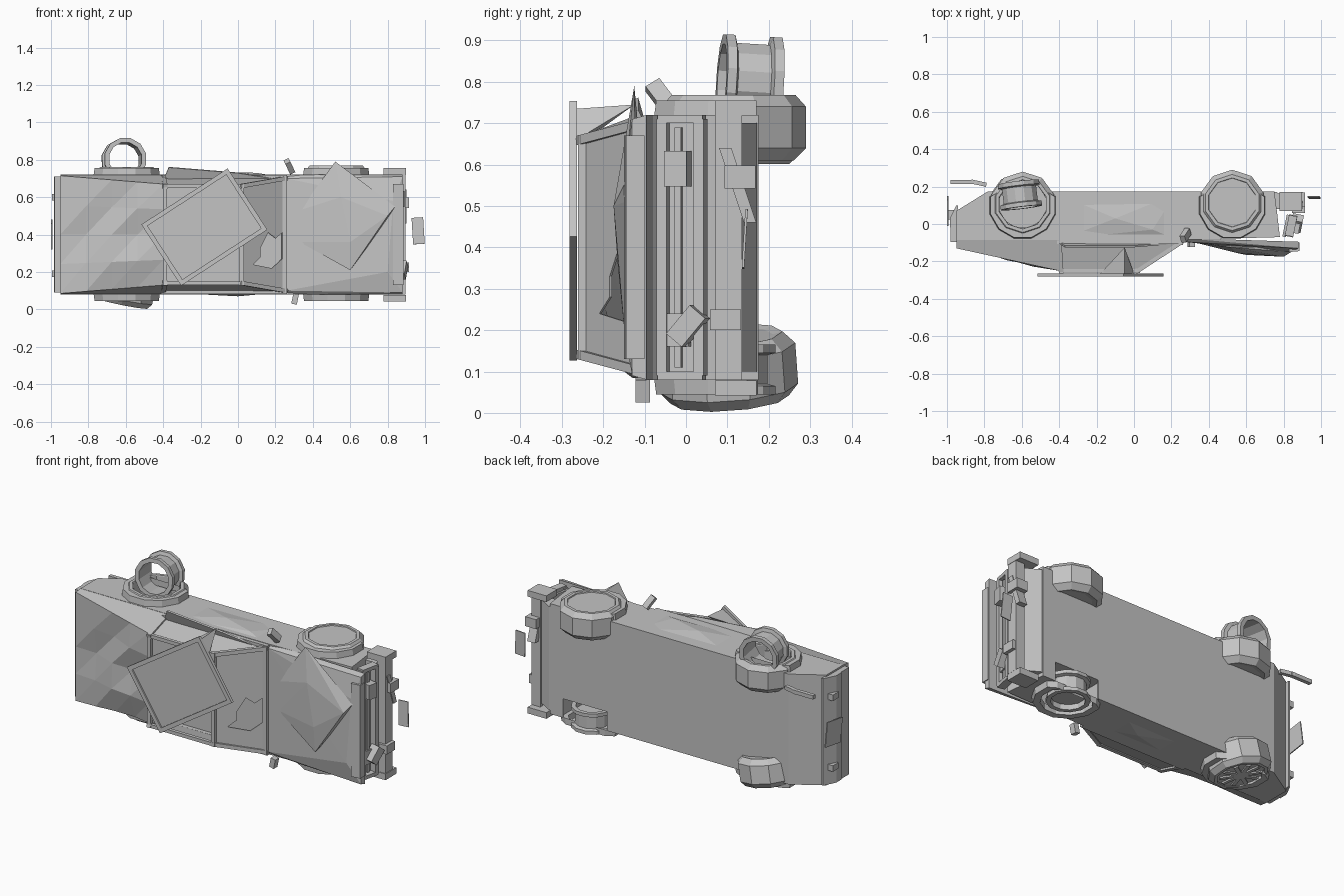
import bpy, bmesh, math
from mathutils import Vector, Euler

old = bpy.data.objects.get("Cube")
if old:
    bpy.data.objects.remove(old)

grey = bpy.data.materials.new("plain_grey")
grey.use_nodes = True
grey.diffuse_color = (0.55, 0.55, 0.55, 1)
grey.node_tree.nodes["Principled BSDF"].inputs["Base Color"].default_value = (0.55, 0.55, 0.55, 1)
MID = 0.4  # centre line of the car, which lies on its side


def finish(name, bm, loc=(0, 0, 0), rot=(0, 0, 0)):
    bmesh.ops.recalc_face_normals(bm, faces=bm.faces)
    me = bpy.data.meshes.new(name)
    bm.to_mesh(me)
    bm.free()
    me.materials.append(grey)
    ob = bpy.data.objects.new(name, me)
    ob.location, ob.rotation_euler = loc, rot
    bpy.context.scene.collection.objects.link(ob)
    return ob


def box(name, loc, size, rot=(0, 0, 0)):
    bm = bmesh.new()
    bmesh.ops.create_cube(bm, size=1)
    bmesh.ops.scale(bm, vec=size, verts=bm.verts)
    return finish(name, bm, loc, rot)


def hull(name, points):
    bm = bmesh.new()
    for p in points:
        bm.verts.new(p)
    bmesh.ops.convex_hull(bm, input=bm.verts)
    bmesh.ops.dissolve_limit(bm, angle_limit=0.01, verts=bm.verts, edges=bm.edges)
    return finish(name, bm)


def bar(name, a, b, w=0.02):
    a, b = Vector(a), Vector(b)
    rot = (b - a).to_track_quat('Z', 'Y').to_euler()
    return box(name, (a + b) / 2, (w, w, (b - a).length + w), rot)


def sheet(name, points, thick=0.006):
    bm = bmesh.new()
    bm.faces.new([bm.verts.new(p) for p in points])
    ob = finish(name, bm)
    mod = ob.modifiers.new("thickness", 'SOLIDIFY')
    mod.thickness, mod.offset = thick, 0
    return ob


def lathe(name, profile, loc, rot=(0, 0, 0), n=12, closed=False):
    bm = bmesh.new()
    rings = []
    for i in range(n):
        a = 2 * math.pi * (i + 0.5) / n
        rings.append([bm.verts.new((r * math.cos(a), r * math.sin(a), h)) for r, h in profile])
    m = len(profile)
    for i in range(n):
        p, q = rings[i], rings[(i + 1) % n]
        for j in range(m if closed else m - 1):
            k = (j + 1) % m
            bm.faces.new((p[j], q[j], q[k], p[k]))
    if not closed:
        bm.faces.new([r[0] for r in rings])
        bm.faces.new([r[-1] for r in rings])
    return finish(name, bm, loc, rot)


def both(points, half):
    return [(x, y, MID + s * half) for x, y in points for s in (-1, 1)]


# Lower body with the sloping tail, and wheel wells cut where a tyre is missing or hollow
body = hull("lower_body", both([(-.78, .175), (.75, .175), (.765, .06), (.78, -.07), (.25, -.085),
                                (-.95, -.085), (-.95, .07)], .32))
for r, loc, h in ((.165, (.525, .1, .1), .09), (.128, (-.595, .105, .7), .08)):
    well = lathe("wheel_well_cutter", [(r, -h), (r, h)], loc)
    well.hide_render = well.hide_viewport = True
    cut = body.modifiers.new("wheel_well", 'BOOLEAN')
    cut.object, cut.operation, cut.solver = well, 'DIFFERENCE', 'EXACT'
hull("front_valance", both([(.74, .172), (.76, .172), (.85, .12), (.85, .08), (.74, .08)], .3))
hull("rear_bumper", both([(-.985, .03), (-.95, .1), (-.94, .1), (-.94, -.02), (-.985, -.02)], .31))
box("rear_panel", (-.965, -.05, MID), (.03, .09, .62))
for z in (.19, .6):
    box("rear_bracket", (-.975, .05, z), (.04, .05, .035))
box("rear_number_plate", (-.996, .07, .4), (.006, .14, .14), (.15, 0, 0))

# Crumpled rear deck, a grid with dents pushed into it
bm = bmesh.new()
nx, nz = 4, 4
dent = {(1, 2): .025, (2, 1): -.005, (2, 3): .02, (3, 2): .025, (1, 1): .01, (3, 3): -.008,
        (1, 0): .015, (2, 0): .035, (3, 0): .045, (4, 0): .03}
rows = []
for i in range(nx + 1):
    t = i / nx
    half = .315 - .045 * t
    rows.append([bm.verts.new((-.95 + .55 * t, -.13 - .12 * t + dent.get((i, j), 0),
                               MID + half * (2 * j / nz - 1))) for j in range(nz + 1)])
for i in range(nx):
    for j in range(nz):
        a, b, c, d = rows[i][j], rows[i + 1][j], rows[i + 1][j + 1], rows[i][j + 1]
        for tri in ((a, b, c), (a, c, d)):
            bm.faces.new(tri)
for j in (0, nz):
    base = [bm.verts.new((x, -.08, MID + (.32 if j else -.32))) for x in (-.95, -.4)]
    bm.faces.new([r[j] for r in rows] + base[::-1])
low = [bm.verts.new((-.95, -.08, MID + s * .32)) for s in (-1, 1)]
bm.faces.new(rows[0] + low[::-1])
finish("rear_deck", bm)

# Cabin: pillars, side panels and screen
for s in (-1, 1):
    def at(x, y, half):
        return (x, y, MID + s * half)
    bar("rear_pillar", at(-.4, -.09, .30), at(-.39, -.25, .26), .025)
    bar("front_pillar", at(.25, -.1, .30), at(.02, -.25, .26), .022)
    bar("roof_rail", at(-.39, -.25, .26), at(.02, -.25, .26), .02)
    bar("waist_rail", at(-.4, -.095, .305), at(.25, -.095, .305), .025)
    sheet("side_window", [at(-.4, -.09, .30), at(.25, -.1, .30), at(.02, -.245, .26), at(-.39, -.245, .26)])
bar("screen_header", (.02, -.25, .14), (.02, -.25, .66), .022)
bar("rear_header", (-.39, -.25, .14), (-.39, -.25, .66), .022)
bar("screen_sill", (.25, -.1, .1), (.25, -.1, .7), .025)


# Windscreen in two parts around a jagged hole
def on_screen(points):
    return [(x, -.1 - .63 * (.25 - x), z) for x, z in points]


sheet("upper_windscreen", on_screen(((.25, .7), (.02, .66), (.02, .33), (.12, .33), (.16, .41),
                                     (.2, .38), (.235, .41), (.235, .33), (.25, .33))))
sheet("lower_windscreen", on_screen(((.25, .1), (.25, .33), (.235, .33), (.235, .27), (.18, .22),
                                     (.08, .24), (.12, .28), (.12, .33), (.02, .33), (.02, .14))))

# Dented side rail pushed outward and creased door skins
sheet("bent_side_rail", [(-.4, -.1, .69), (-.37, -.12, .76), (.0, -.12, .73), (.25, -.1, .69)], .01)
hull("creased_upper_door", [(-.38, -.08, .71), (-.38, .15, .71), (.22, -.08, .71), (.22, .16, .71),
                            (-.1, .03, .735), (.1, -.03, .73)])
hull("creased_lower_door", [(-.38, -.08, .09), (-.38, .15, .09), (.22, -.08, .09), (.22, .16, .09),
                            (.0, .03, .07)])

# Torn roof panel with a raised border, turned over the cabin
turn = Euler((0, math.radians(-33), 0))
centre = Vector((-.18, -.268, .44))
box("roof_panel", centre, (.55, .008, .39), turn)
for s in (-1, 1):
    for name, offset, size in (("roof_edge_side", (s * .263, -.005, 0), (.024, .016, .39)),
                               ("roof_edge_end", (0, -.005, s * .183), (.55, .016, .024))):
        shift = Vector(offset)
        shift.rotate(turn)
        box(name, centre + shift, size, turn)
hull("folded_roof_corner", [(-.18, -.265, .66), (-.05, -.125, .745), (.0, -.265, .66),
                            (-.05, -.265, .735), (-.05, -.2, .69)])

# Hood: lifted wedge with a crumpled raised sheet
hull("hood_base", [(.26, -.075, .08), (.26, -.075, .72), (.26, -.095, .1), (.26, -.095, .7),
                   (.88, -.095, .08), (.88, -.095, .72), (.88, -.13, .09), (.88, -.13, .71),
                   (.8, -.15, .2), (.83, -.15, .58)])
hull("hood_lip", both([(.83, -.1), (.885, -.1), (.885, -.145), (.83, -.15)], .27))
hull("crumpled_hood", [(.33, -.1, .53), (.33, -.1, .36), (.52, -.125, .79), (.84, -.15, .55),
                       (.6, -.15, .21), (.62, -.12, .24), (.8, -.175, .5), (.6, -.165, .36),
                       (.55, -.155, .6), (.83, -.12, .52)])

# Nose: leaning grille frame, lamps and broken bumper
lean = (0, 0, -.2)
box("grille_back", (.815, -.01, MID), (.02, .12, .6), lean)
for x, y in ((.83, -.055), (.85, .035)):
    box("grille_rail", (x, y, MID), (.045, .025, .62), lean)
for z in (.09, .71):
    box("grille_end", (.84, -.01, z), (.045, .11, .02), lean)
box("grille_bar", (.84, -.018, MID), (.02, .015, .58), lean)
box("upper_headlamp", (.855, -.02, .59), (.06, .055, .085), lean)
box("lower_headlamp", (.87, .005, .21), (.06, .05, .09), (-.7, 0, -.2))
box("lamp_mount", (.835, -.02, .2), (.04, .06, .08), lean)
box("bumper_beam", (.868, .103, MID), (.055, .064, .64))
for z in (.06, .737):
    box("bumper_end", (.837, .12, z), (.12, .1, .036))
hull("bumper_shard", [(x, y, z) for x in (.85, .9)
                      for y, z in ((.08, .64), (.11, .64), (.17, .46), (.14, .46))])
box("bumper_bracket", (.88, .13, .57), (.07, .075, .055))
box("bumper_bracket", (.88, .095, .225), (.07, .075, .05))
box("loose_number_plate", (.963, .142, .42), (.062, .006, .142), (-.06, -.06, 0))

# Wing mirrors and exhaust pipe
box("upper_mirror", (.275, -.06, .765), (.03, .04, .075), (.6, -.45, 0))
box("lower_mirror", (.305, -.105, .055), (.03, .035, .055), (0, .2, 0))
bar("exhaust_pipe", (-.97, .225, .66), (-.86, .225, .66), .022)
bar("exhaust_tail", (-.86, .225, .66), (-.8, .212, .66), .022)

# Wheel arches, cut off level with the floor
for x in (-.595, .525):
    for s in (-1, 1):
        arch = lathe("wheel_arch", [(.14, -.018 * s), (.183, -.018 * s), (.178, .018 * s), (.14, .018 * s)],
                     (x, .1, MID + s * .337), closed=True)
        for v in arch.data.vertices:
            v.co.y = min(v.co.y, .074)

# Tyres and rims
tyre = [(.12, -.075), (.145, -.08), (.175, -.05), (.175, .05), (.15, .078), (.132, .078),
        (.13, .072)]
rim = [(.09, -.06), (.115, -.06), (.115, -.04), (.095, -.035), (.095, .035), (.115, .04),
       (.115, .06), (.09, .06)]
lathe("upper_front_tyre", tyre, (.525, .115, .69), n=10)
lathe("hollow_rear_tyre", tyre + [(.13, -.06)], (-.595, .105, .682), n=10)
tilt = Euler((.07, .2, 0))
hub = Vector((-.605, .1, .109))
lathe("lower_rear_tyre", [(r * .96, -h) for r, h in tyre], hub, tilt, n=10)
lathe("bare_front_rim", rim, (.525, .105, .105), closed=True)
lathe("bare_front_hub", [(.092, -.03), (.092, .03)], (.525, .105, .105))
lathe("loose_rim", [(r, h * 1.15) for r, h in rim], (-.61, .155, .8),
      (math.pi / 2 - .06, 0, .12), closed=True)
for i in range(5):
    spoke = box("rim_spoke", hub + tilt.to_matrix() @ Vector((0, 0, -.074)), (.22, .022, .012))
    spoke.rotation_euler = (tilt.to_matrix() @ Euler((0, 0, i * math.pi / 5)).to_matrix()).to_euler()
